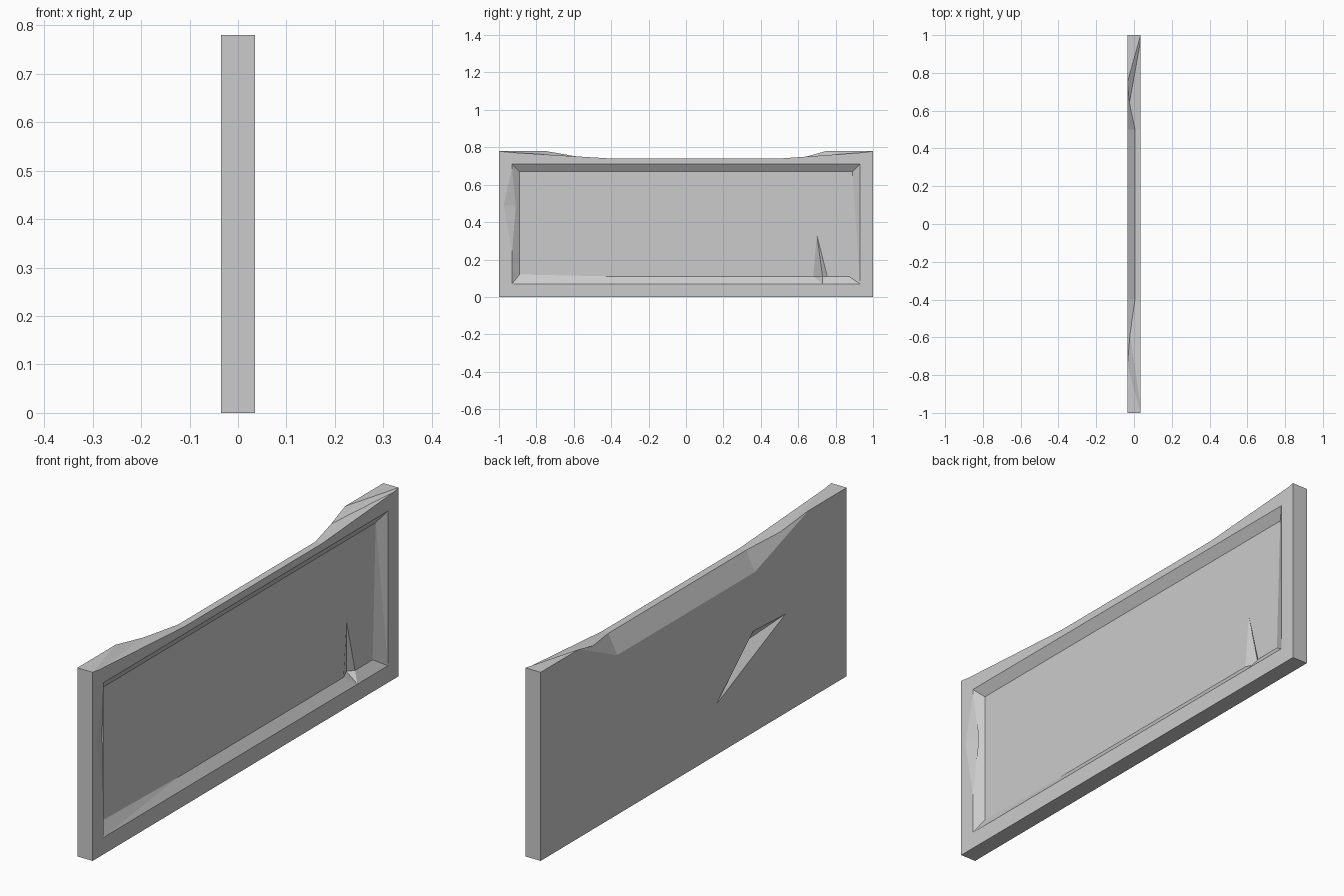
import bpy
import bmesh

default = bpy.data.objects.get("Cube")
if default:
    bpy.data.objects.remove(default, do_unlink=True)

HALF = 0.035      # half the slab thickness
FLOOR = 0.007     # depth of the recessed panel
OUT = 0.08        # how far cutters stand clear of the slab
TOP = 0.78


def hull(name, points):
    """Closed convex object around the given points."""
    bm = bmesh.new()
    for p in points:
        bm.verts.new(p)
    result = bmesh.ops.convex_hull(bm, input=bm.verts)
    loose = {g for key in ("geom_interior", "geom_unused") for g in result[key]}
    verts = [g for g in loose if isinstance(g, bmesh.types.BMVert) and g.is_valid]
    bmesh.ops.delete(bm, geom=verts, context='VERTS')
    bmesh.ops.dissolve_limit(bm, angle_limit=0.001, verts=bm.verts, edges=bm.edges)
    bmesh.ops.recalc_face_normals(bm, faces=bm.faces)
    mesh = bpy.data.meshes.new(name)
    bm.to_mesh(mesh)
    bm.free()
    obj = bpy.data.objects.new(name, mesh)
    bpy.context.collection.objects.link(obj)
    return obj


def at(x, outline):
    """Place a (y, z) outline on the plane at x."""
    return [(x, y, z) for y, z in outline]


def carve(name, points):
    """Cut a convex volume out of the slab."""
    cutter = hull(name, points)
    cutter.hide_render = True
    mod = slab.modifiers.new(name, 'BOOLEAN')
    mod.operation = 'DIFFERENCE'
    mod.solver = 'EXACT'
    mod.object = cutter
    bpy.context.view_layer.objects.active = slab
    bpy.ops.object.modifier_apply(modifier=name)
    bpy.data.objects.remove(cutter, do_unlink=True)


# Plain stone slab
ends = [(y, z) for y in (-1, 1) for z in (0, TOP)]
slab = hull("stone_slab", at(-HALF, ends) + at(HALF, ends))

# Worn dip along the top, its ends running diagonally across the thickness
dip = []
for x, reach in ((0.05, 1.054), (-0.05, 0.696)):
    dip += at(x, [(s * reach, z) for s in (-1, 1) for z in (TOP, 1)])
    dip += at(x, [(-0.4, 0.74), (0.5, 0.74)])
carve("top_dip", dip)

# Long chip off the rear top edge
span = (-0.4, 0.5)
chip = []
for x in (-HALF, -OUT):
    chip += at(x, [(y, 0.66) for y in span] + [(-0.75, TOP), (0.75, TOP)])
chip += at(0.045, [(y, 0.82) for y in span])
chip += at(-OUT, [(y, 0.82) for y in span])
carve("rear_edge_chip", chip)

# Recessed panel with sloping borders
rim = [(y, z) for y in (-0.93, 0.93) for z in (0.07, 0.71)]
panel = [(-0.89, 0.12), (-0.4, 0.11), (0.87, 0.11), (0.89, 0.67), (-0.89, 0.67)]
carve("panel_recess", at(FLOOR, panel) + at(HALF, rim) + at(OUT, rim))

# Dent in the front end of the border
dent = [(-0.93, 0.69), (-0.975, 0.49), (-0.93, 0.24)]
carve("border_dent", at(HALF, dent) + at(OUT, dent) + [(0.015, -0.91, 0.49)])

# Pointed crack rising from the lower border
crack = [(0.7, 0.33), (0.68, 0.11), (0.755, 0.11)]
base = [(0.73, 0.07)]
carve("panel_crack", at(FLOOR, crack) + at(OUT, crack)
      + at(HALF, base) + at(OUT, base) + [(-0.015, 0.73, 0.11)])

# Slanted gouge in the rear face
gouge = [(-0.15, 0.21), (-0.39, 0.42), (-0.6, 0.41)]
carve("rear_gouge", at(-HALF, gouge) + at(-OUT, gouge) + [(0, -0.4, 0.37)])

# Flat grey stone
stone = bpy.data.materials.new("grey_stone")
stone.use_nodes = True
colour = (0.6, 0.6, 0.6, 1)
stone.diffuse_color = colour
stone.node_tree.nodes["Principled BSDF"].inputs["Base Color"].default_value = colour
slab.data.materials.clear()
slab.data.materials.append(stone)
for face in slab.data.polygons:
    face.material_index = 0
    face.use_smooth = False
